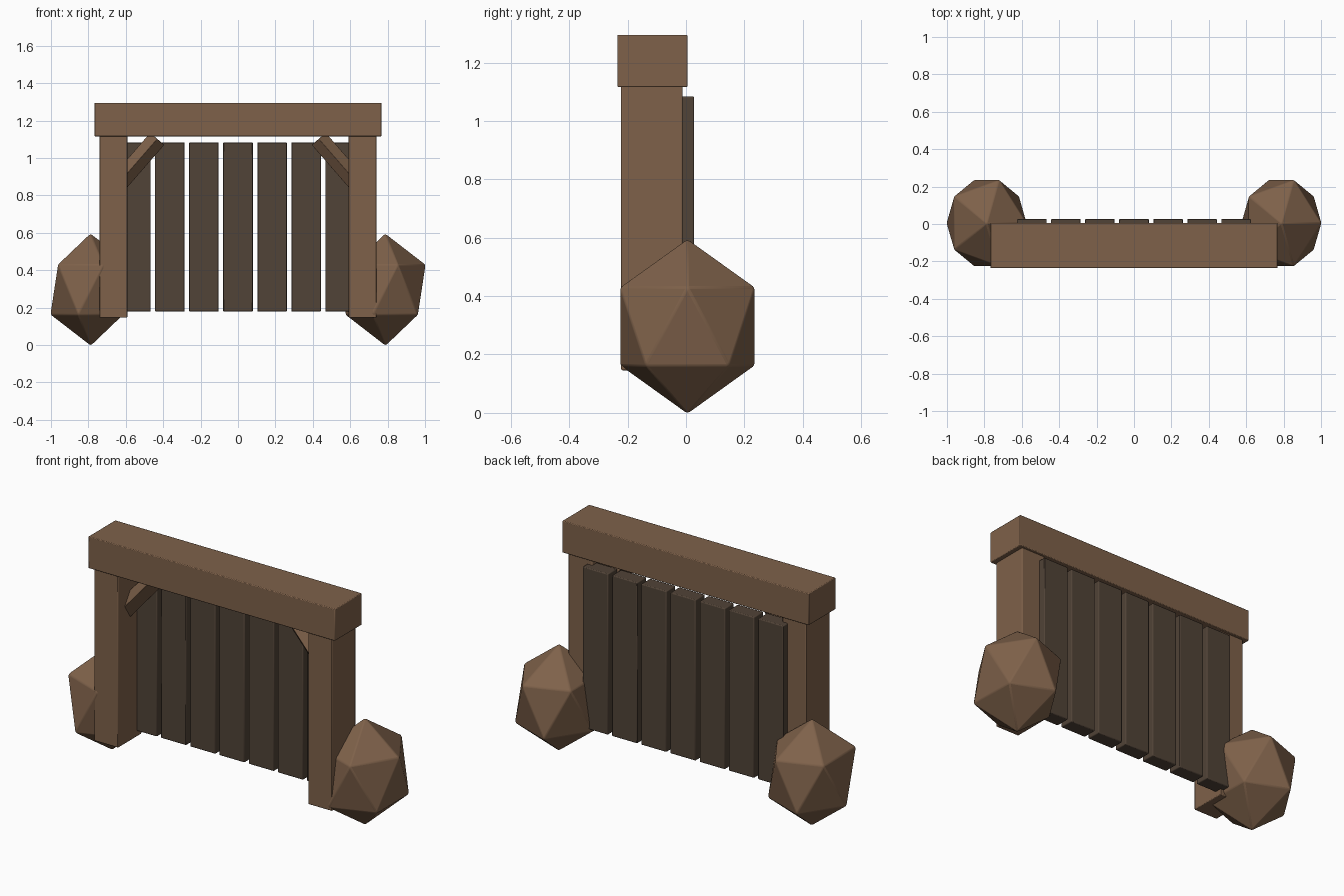
import bpy, math
from mathutils import Matrix, Vector

if "Cube" in bpy.data.objects:
    bpy.data.objects.remove(bpy.data.objects["Cube"])


def make_material(name, rgb):
    m = bpy.data.materials.new(name)
    m.diffuse_color = (*rgb, 1)
    m.use_nodes = True
    m.node_tree.nodes["Principled BSDF"].inputs["Base Color"].default_value = m.diffuse_color
    return m


WOOD = make_material("brown_wood", (0.21, 0.12, 0.068))
DARK = make_material("dark_wood", (0.082, 0.056, 0.038))


def finish(ob, name, mat, bevel, angle=30):
    ob.name = name
    ob.data.materials.append(mat)
    mod = ob.modifiers.new("soft_edges", 'BEVEL')
    mod.width = bevel
    mod.segments = 2
    mod.limit_method = 'ANGLE'
    bpy.ops.object.shade_smooth_by_angle(angle=math.radians(angle))


def box(name, lo, hi, mat, bevel=0.004):
    lo, hi = Vector(lo), Vector(hi)
    bpy.ops.mesh.primitive_cube_add(size=1)
    ob = bpy.context.object
    ob.data.transform(Matrix.Translation((lo + hi) / 2) @ Matrix.Diagonal((*(hi - lo), 1)))
    finish(ob, name, mat, bevel)


# Top beam
box("top_beam", (-0.768, -0.235, 1.116), (0.768, 0.005, 1.295), WOOD)

# Row of thick upright planks
for i in range(7):
    x = (i - 3) * 0.182
    box(f"plank_{i + 1}", (x - 0.079, -0.055, 0.178), (x + 0.079, 0.028, 1.084), DARK, 0.005)

for side, s in (("left", -1), ("right", 1)):
    # Post
    xs = sorted((s * 0.592, s * 0.741))
    box(f"{side}_post", (xs[0], -0.222, 0.146), (xs[1], -0.012, 1.13), WOOD)

    # Corner brace, a square bar turned onto its edge
    a, b = Vector((s * 0.64, -0.112, 0.863)), Vector((s * 0.432, -0.112, 1.102))
    d = b - a
    bpy.ops.mesh.primitive_cube_add(size=1)
    ob = bpy.context.object
    turn = Matrix.Rotation(math.atan2(d.x, d.z), 4, 'Y') @ Matrix.Rotation(math.pi / 4, 4, 'Z')
    ob.data.transform(Matrix.Translation((a + b) / 2) @ turn @ Matrix.Diagonal((0.071, 0.071, d.length, 1)))
    finish(ob, f"{side}_brace", WOOD, 0.002)

    # Faceted boulder at the foot
    bpy.ops.mesh.primitive_ico_sphere_add(subdivisions=1, radius=1)
    ob = bpy.context.object
    ob.data.transform(Matrix.Translation((s * 0.788, 0.005, 0.296)) @ Matrix.Diagonal((0.24, 0.272, 0.3, 1)))
    finish(ob, f"{side}_boulder", WOOD, 0.006, 35)
